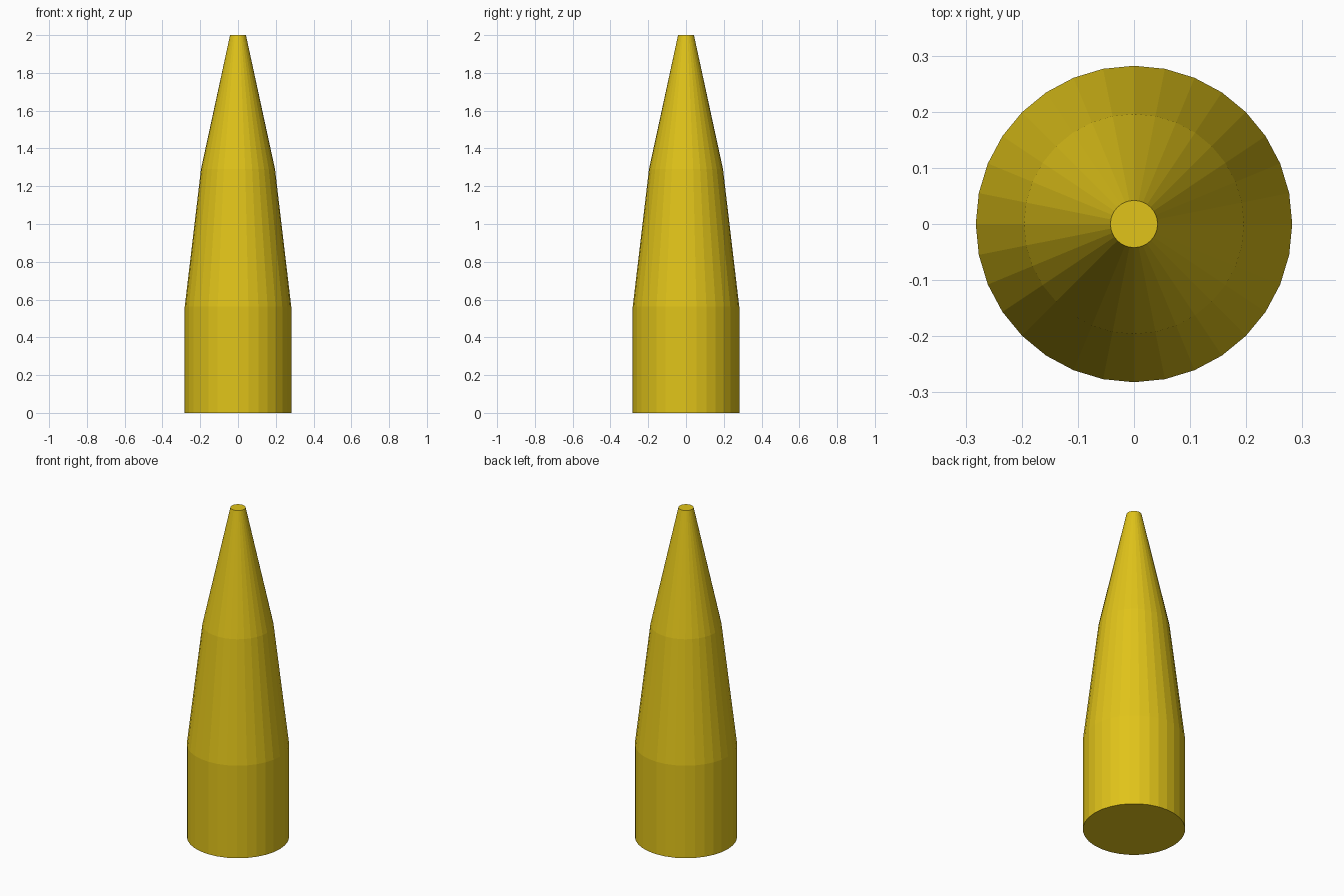
import bpy, bmesh
from math import cos, sin, tau

if "Cube" in bpy.data.objects:
    bpy.data.objects.remove(bpy.data.objects["Cube"])

SIDES = 32
PROFILE = [(0.282, 0.0), (0.282, 0.562), (0.196, 1.29), (0.042, 2.0)]  # radius, height

# Yellow material
yellow = bpy.data.materials.new("yellow")
yellow.diffuse_color = (0.75, 0.55, 0.01, 1)
yellow.use_nodes = True
yellow.node_tree.nodes["Principled BSDF"].inputs["Base Color"].default_value = yellow.diffuse_color

# Tapered body: stacked rings joined by flat faces and capped at both ends
bm = bmesh.new()
rings = [[bm.verts.new((r * cos(tau * i / SIDES), r * sin(tau * i / SIDES), z))
          for i in range(SIDES)] for r, z in PROFILE]
for low, high in zip(rings, rings[1:]):
    for i in range(SIDES):
        j = (i + 1) % SIDES
        bm.faces.new((low[i], low[j], high[j], high[i]))
bm.faces.new(rings[0][::-1])
bm.faces.new(rings[-1])

mesh = bpy.data.meshes.new("tapered_body")
bm.to_mesh(mesh)
bm.free()
mesh.materials.append(yellow)
body = bpy.data.objects.new("tapered_body", mesh)
bpy.context.collection.objects.link(body)
